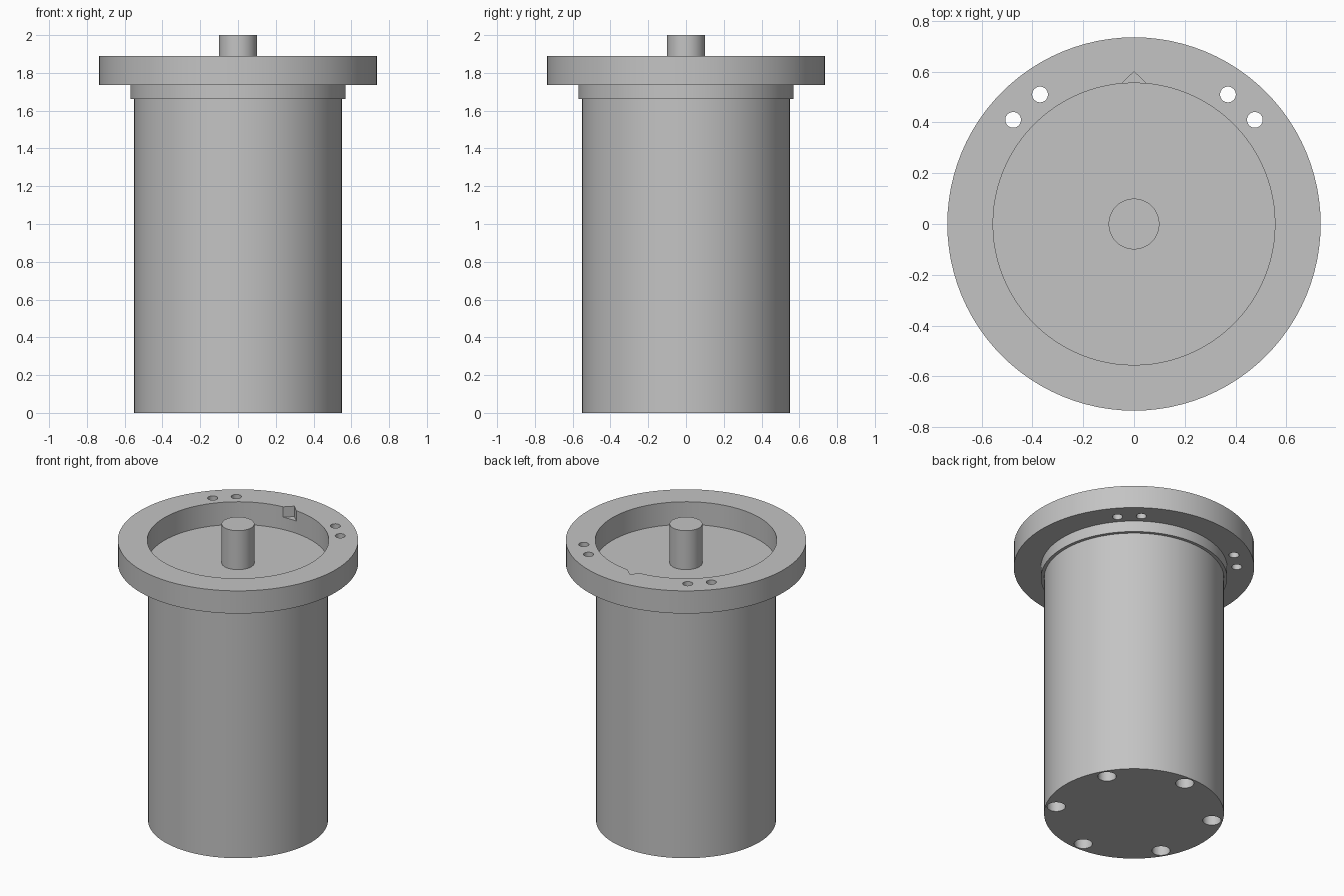
import bpy, bmesh, math

if "Cube" in bpy.data.objects:
    bpy.data.objects.remove(bpy.data.objects["Cube"])

SEG = 96
grey = bpy.data.materials.new("machined_grey")
grey.diffuse_color = (0.55, 0.55, 0.55, 1)
grey.use_nodes = True
grey.node_tree.nodes["Principled BSDF"].inputs["Base Color"].default_value = grey.diffuse_color


def to_object(name, bm):
    bmesh.ops.recalc_face_normals(bm, faces=bm.faces)
    mesh = bpy.data.meshes.new(name)
    bm.to_mesh(mesh)
    bm.free()
    mesh.materials.append(grey)
    obj = bpy.data.objects.new(name, mesh)
    bpy.context.collection.objects.link(obj)
    return obj


def lathe(name, profile):
    """Spin an (r, z) profile about the z axis."""
    bm = bmesh.new()
    verts = [bm.verts.new((r, 0, z)) for r, z in profile]
    edges = [bm.edges.new(pair) for pair in zip(verts, verts[1:])]
    bmesh.ops.spin(bm, geom=verts + edges, cent=(0, 0, 0), axis=(0, 0, 1),
                   angle=math.tau, steps=SEG)
    bmesh.ops.remove_doubles(bm, verts=bm.verts, dist=1e-4)
    return to_object(name, bm)


def prism(bm, points, z0, z1):
    """Extrude an outline in the xy plane from z0 to z1."""
    face = bm.faces.new([bm.verts.new((x, y, z0)) for x, y in points])
    top = bmesh.ops.extrude_face_region(bm, geom=[face])["geom"]
    for v in top:
        if isinstance(v, bmesh.types.BMVert):
            v.co.z = z1


def circle(x, y, r, n=32):
    return [(x + r * math.cos(math.tau * i / n),
             y + r * math.sin(math.tau * i / n)) for i in range(n)]


def smooth(obj):
    bpy.ops.object.select_all(action='DESELECT')
    obj.select_set(True)
    bpy.context.view_layer.objects.active = obj
    bpy.ops.object.shade_smooth_by_angle(angle=math.radians(30))


# Housing: barrel, collar, flange and recessed top
housing = lathe("housing", [
    (0, 0), (0.55, 0), (0.55, 1.663), (0.57, 1.663), (0.57, 1.737),
    (0.735, 1.737), (0.735, 1.89), (0.555, 1.89), (0.555, 1.737), (0, 1.737)])

cut = bmesh.new()
# Two pairs of through holes in the flange
for side in (-1, 1):
    for x, y in ((0.37, 0.51), (0.476, 0.41)):
        prism(cut, circle(side * x, y, 0.031), 1.70, 1.95)
# Ring of blind holes in the base
for i in range(6):
    a = math.radians(30 + 60 * i)
    prism(cut, circle(0.483 * math.cos(a), 0.483 * math.sin(a), 0.056), -0.1, 0.25)
# Pointed index notch in the inner rim
prism(cut, [(-0.05, 0.5), (0.05, 0.5), (0.05, 0.552), (0, 0.6), (-0.05, 0.552)],
      1.82, 1.95)
cutter = to_object("cutter", cut)
cutter.hide_render = True

mod = housing.modifiers.new("holes", 'BOOLEAN')
mod.operation = 'DIFFERENCE'
mod.solver = 'EXACT'
mod.object = cutter
bpy.context.view_layer.objects.active = housing
bpy.ops.object.modifier_apply(modifier=mod.name)
bpy.data.objects.remove(cutter)
smooth(housing)

# Central shaft
smooth(lathe("shaft", [(0, 1.73), (0.1, 1.73), (0.1, 2), (0, 2)]))
